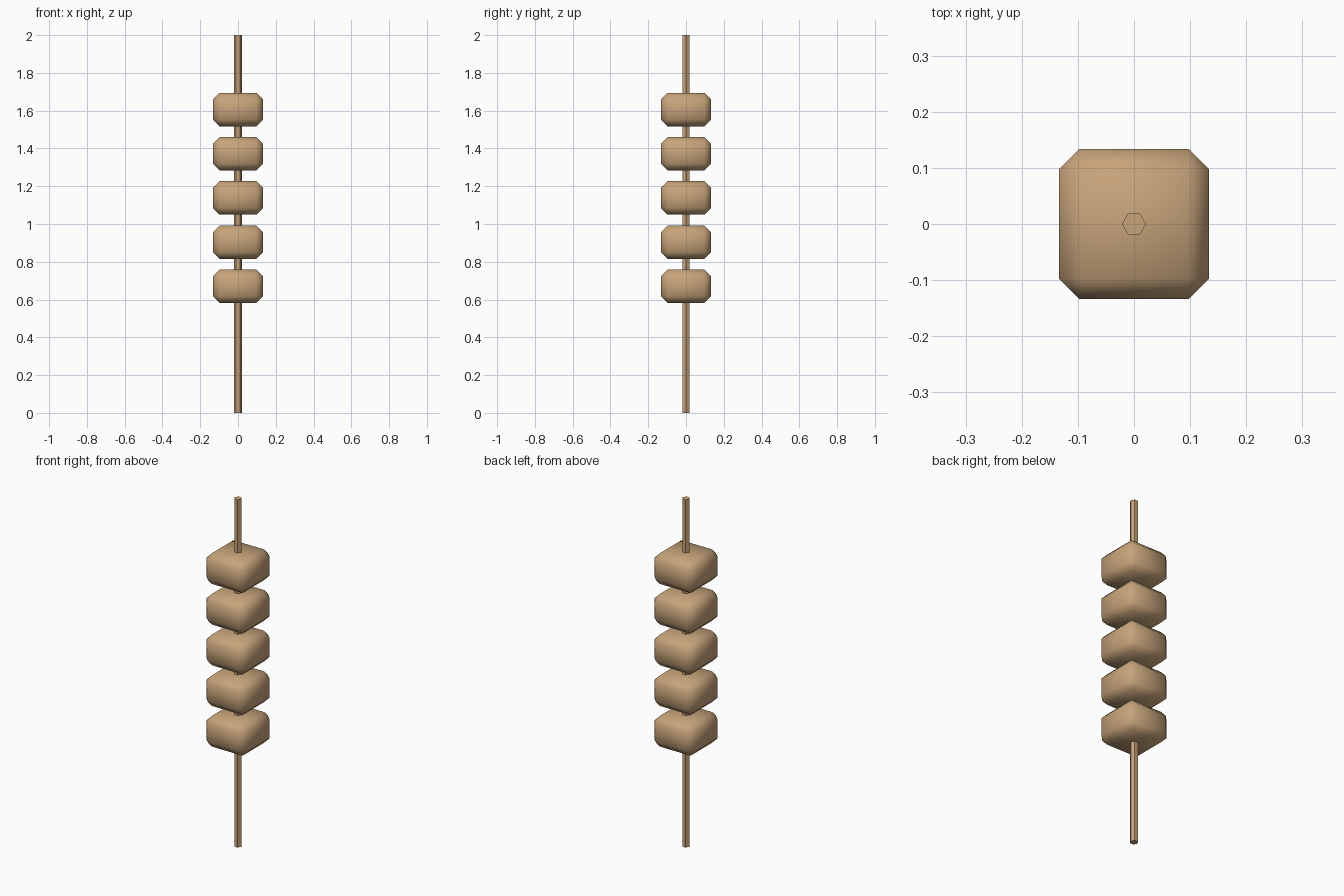
import bpy

cube = bpy.data.objects.get("Cube")
if cube:
    bpy.data.objects.remove(cube, do_unlink=True)

# Single wood colour
wood = bpy.data.materials.new("tan_wood")
wood.use_nodes = True
colour = (0.57, 0.37, 0.195, 1)
wood.diffuse_color = colour
wood.node_tree.nodes["Principled BSDF"].inputs["Base Color"].default_value = colour


def finish(obj, name):
    obj.name = name
    obj.data.materials.append(wood)


# Six-sided skewer, corners pointing left and right
bpy.ops.mesh.primitive_cylinder_add(vertices=6, radius=0.0215, depth=2,
                                    location=(0, 0, 1), rotation=(0, 0, 0.5235988))
bpy.ops.object.transform_apply(location=False, rotation=True, scale=False)
stick = bpy.context.object
finish(stick, "skewer_stick")
bpy.ops.object.shade_flat()

# Five chamfered, softly shaded chunks threaded on the skewer
for i in range(5):
    bpy.ops.mesh.primitive_cube_add(size=1, location=(0, 0, 0.67 + 0.234 * i))
    chunk = bpy.context.object
    chunk.scale = (0.267, 0.267, 0.177)
    bpy.ops.object.transform_apply(location=False, rotation=False, scale=True)
    finish(chunk, f"chunk_{i + 1}")
    bevel = chunk.modifiers.new("chamfer", 'BEVEL')
    bevel.width = 0.036
    bevel.segments = 1
    bpy.ops.object.modifier_apply(modifier=bevel.name)
    bpy.ops.object.shade_smooth()
